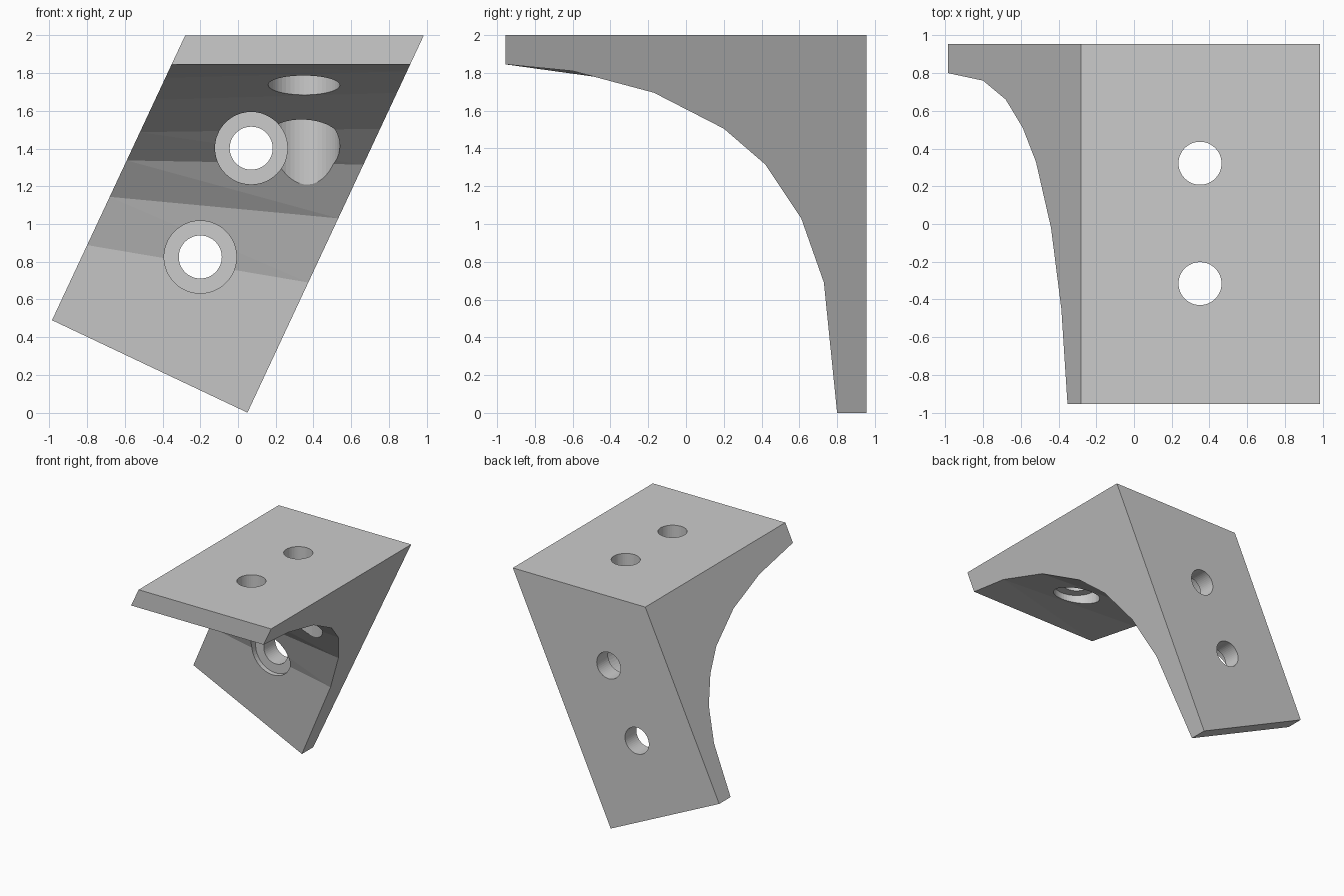
import bpy, bmesh, math
from mathutils import Matrix

if "Cube" in bpy.data.objects:
    bpy.data.objects.remove(bpy.data.objects["Cube"])

BACK, TOP = 0.955, 2.0
SLOPE = 0.4675          # sideways lean: dx per unit of z

# inner curve (y, z) where it meets each slanted side
LEFT = [(-0.955, 1.845), (-0.45, 1.775), (-0.02, 1.658), (0.33, 1.487),
        (0.51, 1.337), (0.66, 1.144), (0.76, 0.888), (0.80, 0.49)]
RIGHT = [(-0.955, 1.845), (-0.60, 1.81), (-0.17, 1.695), (0.20, 1.505),
         (0.42, 1.315), (0.61, 1.03), (0.73, 0.69), (0.80, 0.0)]


def side_ring(bm, curve, top_x):
    """Closed outline of one slanted side of the bracket."""
    outline = curve + [(BACK, curve[-1][1]), (BACK, TOP), (-BACK, TOP)]
    return [bm.verts.new((top_x - (TOP - z) * SLOPE, y, z)) for y, z in outline]


def cutter(name, radius, start, end, x, other, axis):
    """Cylinder from start to end along y or z."""
    bm = bmesh.new()
    bmesh.ops.create_cone(bm, cap_ends=True, segments=48, radius1=radius,
                          radius2=radius, depth=abs(end - start))
    mid = (start + end) / 2
    if axis == 'Y':
        m = Matrix.Translation((x, mid, other)) @ Matrix.Rotation(math.pi / 2, 4, 'X')
    else:
        m = Matrix.Translation((x, other, mid))
    bm.transform(m)
    mesh = bpy.data.meshes.new(name)
    bm.to_mesh(mesh)
    bm.free()
    ob = bpy.data.objects.new(name, mesh)
    bpy.context.collection.objects.link(ob)
    ob.hide_render = True
    return ob


# solid bracket: loft between the two side outlines
bm = bmesh.new()
left = side_ring(bm, LEFT, -0.28)
right = side_ring(bm, RIGHT, 0.985)
bm.faces.new(left)
bm.faces.new(right[::-1])
n = len(left)
curved = []
for i in range(n):
    j = (i + 1) % n
    f = bm.faces.new((left[j], left[i], right[i], right[j]))
    if i < len(LEFT) - 1:
        curved.append(f)
bmesh.ops.triangulate(bm, faces=curved)
bmesh.ops.recalc_face_normals(bm, faces=bm.faces)
mesh = bpy.data.meshes.new("corner_bracket")
bm.to_mesh(mesh)
bm.free()
bracket = bpy.data.objects.new("corner_bracket", mesh)
bpy.context.collection.objects.link(bracket)

# screw holes with wide counterbores: two through the back, two through the top
cutters = []
for x, z in ((0.07, 1.402), (-0.20, 0.825)):
    cutters.append(cutter("back_counterbore", 0.192, -1.5, 0.80, x, z, 'Y'))
    cutters.append(cutter("back_hole", 0.114, 0.5, 1.2, x, z, 'Y'))
for y in (0.322, -0.316):
    cutters.append(cutter("top_counterbore", 0.19, -0.5, 1.845, 0.35, y, 'Z'))
    cutters.append(cutter("top_hole", 0.114, 1.6, 2.3, 0.35, y, 'Z'))

bpy.context.view_layer.objects.active = bracket
for c in cutters:
    mod = bracket.modifiers.new(c.name, 'BOOLEAN')
    mod.operation, mod.solver, mod.object = 'DIFFERENCE', 'EXACT', c
    bpy.ops.object.modifier_apply(modifier=mod.name)
    bpy.data.objects.remove(c)
